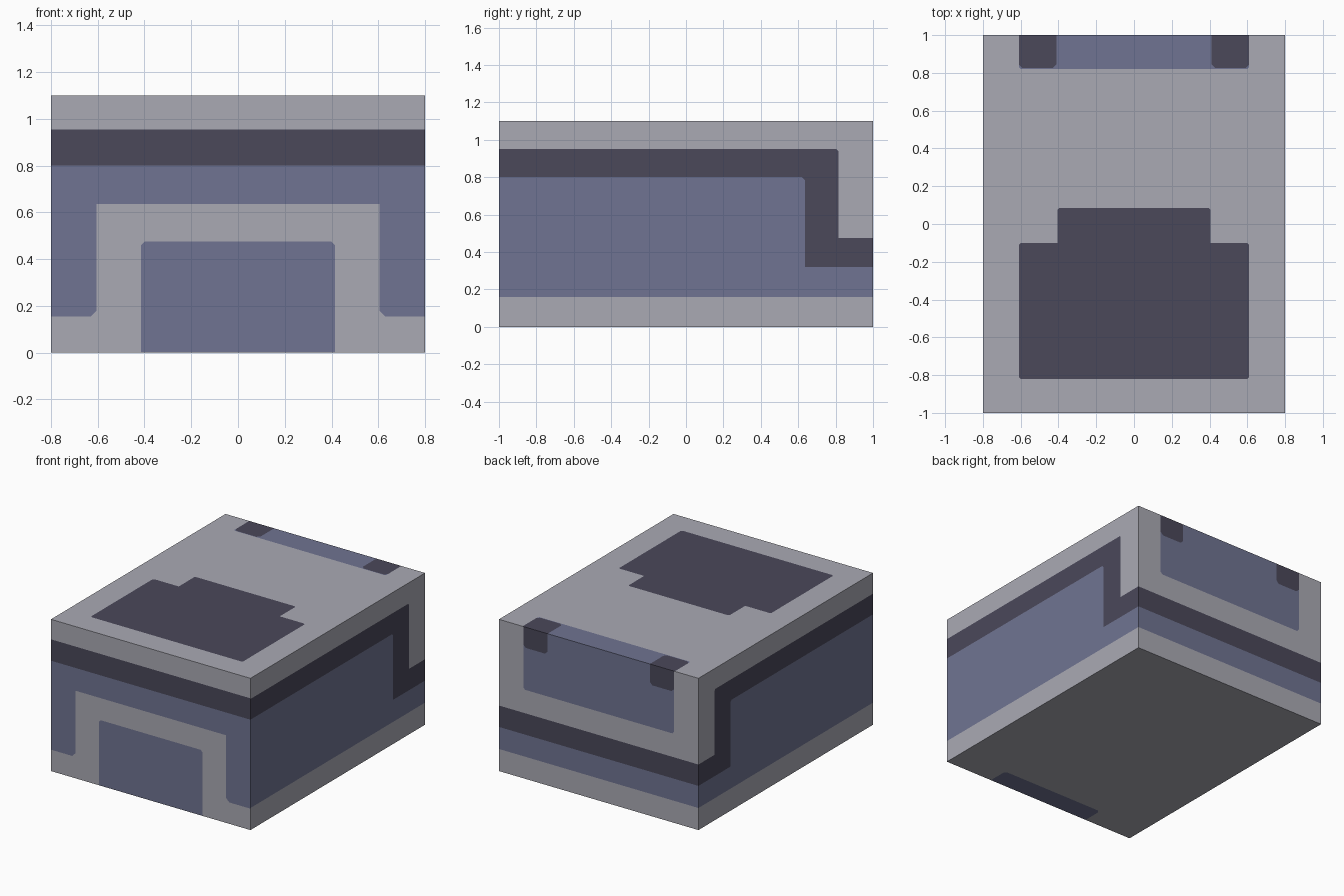
import bpy, bmesh
from mathutils import Matrix, Vector

if "Cube" in bpy.data.objects:
    bpy.data.objects.remove(bpy.data.objects["Cube"])

W, D, H = 0.8, 1.0, 1.1          # half width, half depth, height
GREY, DARK, BLUE = 0, 1, 2


def material(name, rgb):
    m = bpy.data.materials.new(name)
    m.diffuse_color = (*rgb, 1)
    m.use_nodes = True
    m.node_tree.nodes["Principled BSDF"].inputs["Base Color"].default_value = m.diffuse_color
    return m


mats = [material("light grey", (0.402, 0.402, 0.456)),
        material("dark slate", (0.069, 0.065, 0.102)),
        material("dusty blue", (0.162, 0.175, 0.287))]


def half_planes(region):
    """Outward (point, normal) lines of a rectangle with clipped corners."""
    u0, v0, u1, v1, _, c = region
    lines = [((u0, v0), (-1, 0)), ((u1, v1), (1, 0)),
             ((u0, v0), (0, -1)), ((u1, v1), (0, 1))]
    for u, su in ((u0, -1), (u1, 1)):
        for v, sv in ((v0, -1), (v1, 1)):
            lines.append(((u - su * c, v), (su, sv)))
    return [(Vector((*p, 0)), Vector((*n, 0)).normalized()) for p, n in lines]


def add_side(bm, bounds, regions, origin, u_axis, v_axis):
    """One flat side of the box, cut along its painted regions."""
    u0, v0, u1, v1 = bounds
    side = bmesh.new()
    side.faces.new([side.verts.new((u, v, 0)) for u, v in
                    ((u0, v0), (u1, v0), (u1, v1), (u0, v1))])
    shapes = [(half_planes(r), r[4]) for r in regions]
    for lines, _ in shapes:
        for p, n in lines:
            geom = side.verts[:] + side.edges[:] + side.faces[:]
            bmesh.ops.bisect_plane(side, geom=geom, dist=1e-5, plane_co=p, plane_no=n)
    # the last region containing a face gives its colour
    for f in side.faces:
        mid = f.calc_center_median()
        f.material_index = GREY
        for lines, colour in shapes:
            if all((mid - p).dot(n) < 0 for p, n in lines):
                f.material_index = colour
    u, v = Vector(u_axis), Vector(v_axis)
    m = Matrix((u, v, u.cross(v))).transposed().to_4x4()
    m.translation = Vector(origin)
    side.transform(m)
    tmp = bpy.data.meshes.new("tmp")
    side.to_mesh(tmp)
    side.free()
    bm.from_mesh(tmp)
    bpy.data.meshes.remove(tmp)


# painted regions: u0, v0, u1, v1, colour, corner clip (2 = runs off the edge)
front = [(-2, .80, 2, .955, DARK, .01),
         (-2, .155, -.605, .70, BLUE, .025),
         (.605, .155, 2, .70, BLUE, .025),
         (-2, .635, 2, .80, BLUE, .01),
         (-.415, -1, .415, .475, BLUE, .015)]
back = [(-2, .32, 2, .475, DARK, .01),
        (-2, .16, 2, .32, BLUE, .01),
        (-.605, .645, .605, 2, BLUE, .015),
        (-.605, .95, -.41, 2, DARK, .02),
        (.41, .95, .605, 2, DARK, .02)]
right = [(-2, .20, .815, .95, DARK, .01),
         (-2, .20, 2, .475, DARK, .01),
         (-2, .16, .635, .80, BLUE, .015),
         (-2, .16, 2, .32, BLUE, .01)]
left = [(-u1, v0, -u0, v1, col, c) for u0, v0, u1, v1, col, c in right]
top = [(-.61, -.82, .61, -.10, DARK, .01),
       (-.405, -.30, .405, .085, DARK, .01),
       (-.61, .82, .61, 2, BLUE, .01),
       (-.61, .825, -.41, 2, DARK, .02),
       (.41, .825, .61, 2, DARK, .02)]
bottom = [(-.415, .85, .415, 2, BLUE, .02)]   # v runs towards the front

# box body
bm = bmesh.new()
add_side(bm, (-W, 0, W, H), front, (0, -D, 0), (1, 0, 0), (0, 0, 1))
add_side(bm, (-W, 0, W, H), back, (0, D, 0), (-1, 0, 0), (0, 0, 1))
add_side(bm, (-D, 0, D, H), right, (W, 0, 0), (0, 1, 0), (0, 0, 1))
add_side(bm, (-D, 0, D, H), left, (-W, 0, 0), (0, -1, 0), (0, 0, 1))
add_side(bm, (-W, -D, W, D), top, (0, 0, H), (1, 0, 0), (0, 1, 0))
add_side(bm, (-W, -D, W, D), bottom, (0, 0, 0), (1, 0, 0), (0, -1, 0))
bmesh.ops.remove_doubles(bm, verts=bm.verts[:], dist=1e-5)

mesh = bpy.data.meshes.new("box_body")
bm.to_mesh(mesh)
bm.free()
for m in mats:
    mesh.materials.append(m)
bpy.context.collection.objects.link(bpy.data.objects.new("box_body", mesh))
